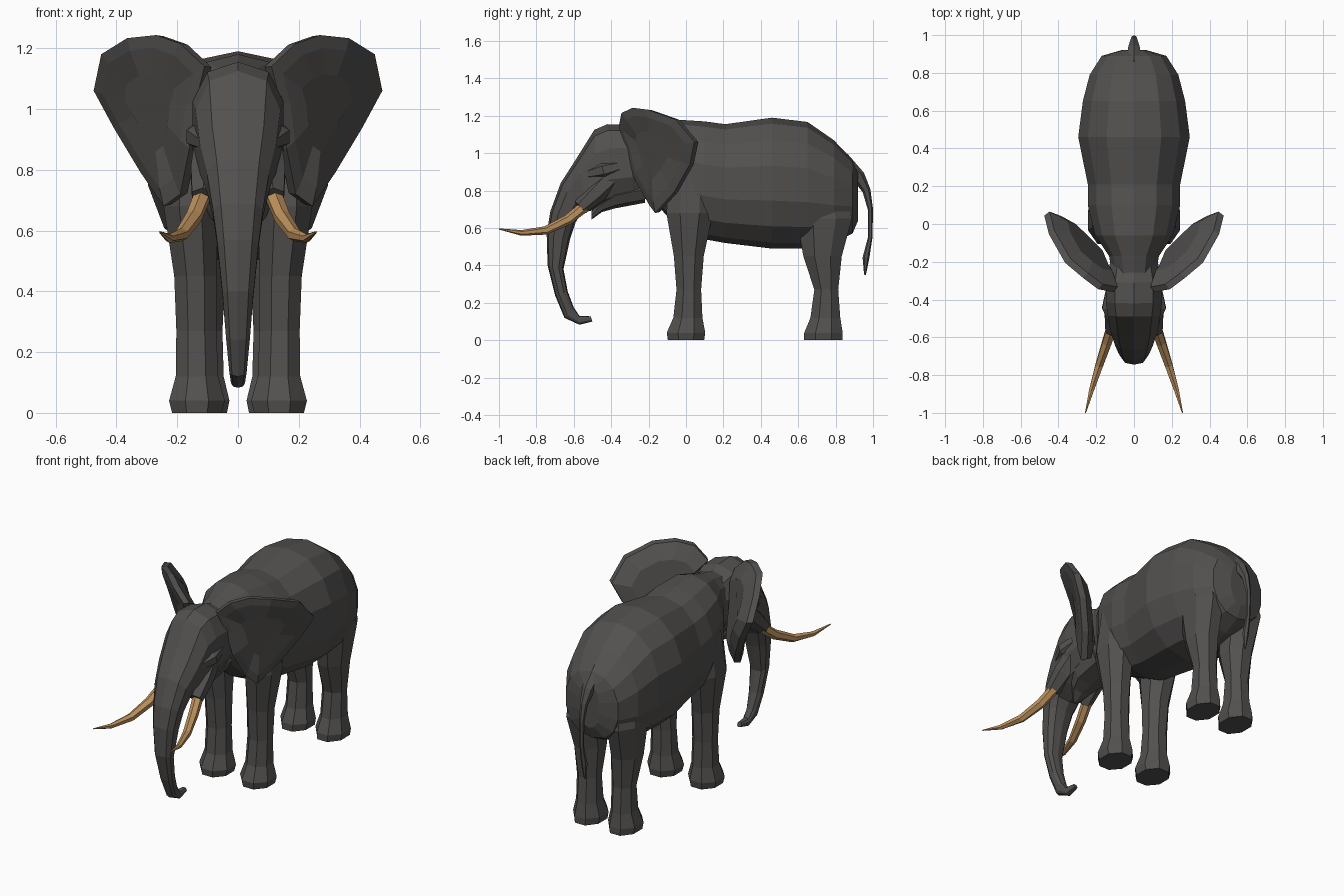
import bpy, bmesh, math
from mathutils import Vector


def material(name, rgb):
    m = bpy.data.materials.new(name)
    m.diffuse_color = (*rgb, 1)
    return m


HIDE = material("dark grey hide", (0.085, 0.081, 0.078))
IVORY = material("tan ivory", (0.50, 0.28, 0.11))


def finish(name, bm, mat):
    bmesh.ops.recalc_face_normals(bm, faces=bm.faces[:])
    me = bpy.data.meshes.new(name)
    bm.to_mesh(me)
    bm.free()
    me.materials.append(mat)
    ob = bpy.data.objects.new(name, me)
    bpy.context.collection.objects.link(ob)
    return ob


def skin(name, rings, mat=HIDE):
    """Bridge a list of equal point rings and cap both ends."""
    bm = bmesh.new()
    rows = [[bm.verts.new(p) for p in r] for r in rings]
    n = len(rows[0])
    for a, b in zip(rows, rows[1:]):
        for i in range(n):
            j = (i + 1) % n
            bm.faces.new((a[i], a[j], b[j], b[i]))
    bm.faces.new(rows[0])
    bm.faces.new(rows[-1])
    return finish(name, bm, mat)


def power(v, p):
    return math.copysign(abs(v) ** p, v)


def section(yt, zt, yb, zb, w, n=12, p=0.8):
    """Ring between a top point and a bottom point on the centre plane."""
    t, b = Vector((0, yt, zt)), Vector((0, yb, zb))
    c, h = (t + b) / 2, (t - b) / 2
    ang = [2 * math.pi * i / n for i in range(n)]
    return [c + h * power(math.cos(a), p) + Vector((w * power(math.sin(a), p), 0, 0)) for a in ang]


def tube(name, path, n, mat=HIDE, side=1):
    """Round tube along (x, y, z, radius) points."""
    pts = [Vector((side * q[0], q[1], q[2])) for q in path]
    rings = []
    for i, c in enumerate(pts):
        d = (pts[min(i + 1, len(pts) - 1)] - pts[max(i - 1, 0)]).normalized()
        u = d.cross(Vector((1, 0, 0))).normalized()
        v = d.cross(u)
        rings.append([c + path[i][3] * (u * math.cos(2 * math.pi * k / n) + v * math.sin(2 * math.pi * k / n))
                      for k in range(n)])
    return skin(name, rings, mat)


def fuse(base, parts):
    """Weld parts onto the base so no surfaces are left inside."""
    bpy.context.view_layer.objects.active = base
    for part in parts:
        mod = base.modifiers.new("weld", 'BOOLEAN')
        mod.operation, mod.solver, mod.object = 'UNION', 'EXACT', part
        bpy.ops.object.modifier_apply(modifier=mod.name)
        bpy.data.objects.remove(part)


# body: y, bottom z, top z, half width
rows = [(-0.30, 0.78, 1.12, 0.11), (-0.17, 0.74, 1.15, 0.135), (-0.06, 0.62, 1.18, 0.21),
        (0.10, 0.54, 1.17, 0.25), (0.21, 0.52, 1.155, 0.25), (0.46, 0.49, 1.19, 0.302),
        (0.65, 0.49, 1.167, 0.277), (0.79, 0.52, 1.07, 0.24), (0.89, 0.57, 0.965, 0.175),
        (0.92, 0.64, 0.90, 0.07)]
body = skin("body", [section(y, t, y, b, w, 14, 0.88) for y, b, t, w in rows])

# head and trunk: top y z, bottom y z, half width
rows = [(-0.20, 1.11, -0.20, 0.76, 0.13), (-0.31, 1.15, -0.28, 0.75, 0.155),
        (-0.42, 1.155, -0.40, 0.73, 0.155), (-0.49, 1.125, -0.47, 0.70, 0.145),
        (-0.59, 0.965, -0.52, 0.69, 0.13), (-0.67, 0.84, -0.56, 0.68, 0.107),
        (-0.725, 0.69, -0.59, 0.63, 0.086), (-0.745, 0.57, -0.62, 0.54, 0.071),
        (-0.74, 0.40, -0.655, 0.38, 0.053), (-0.70, 0.24, -0.632, 0.26, 0.041),
        (-0.65, 0.12, -0.60, 0.175, 0.03), (-0.57, 0.083, -0.57, 0.13, 0.024),
        (-0.50, 0.10, -0.51, 0.128, 0.014)]
head = skin("head_and_trunk", [section(*s, n=10) for s in rows])

# lower jaw
rows = [(-0.22, 0.88, -0.22, 0.735, 0.115), (-0.38, 0.84, -0.38, 0.705, 0.11),
        (-0.45, 0.77, -0.45, 0.685, 0.075), (-0.505, 0.69, -0.505, 0.645, 0.02)]
jaw = skin("jaw", [section(*s, n=8) for s in rows])

# tail
tail = tube("tail", [(0, 0.83, 0.96, 0.05), (0, 0.925, 0.872, 0.035), (0, 0.965, 0.80, 0.022),
                     (0, 0.986, 0.70, 0.014), (0, 0.985, 0.55, 0.012), (0, 0.962, 0.44, 0.018),
                     (0, 0.957, 0.35, 0.005)], 6)
parts = [head, jaw, tail]

# legs: z, centre x, centre y, half width, half depth
front_leg = [(0.00, 0.135, 0.00, 0.082, 0.097), (0.04, 0.135, 0.00, 0.092, 0.103),
             (0.12, 0.135, 0.01, 0.07, 0.078), (0.27, 0.137, 0.015, 0.066, 0.066),
             (0.45, 0.14, 0.015, 0.07, 0.08), (0.68, 0.157, 0.02, 0.088, 0.125),
             (0.92, 0.15, 0.03, 0.07, 0.115)]
back_leg = [(0.00, 0.116, 0.735, 0.08, 0.103), (0.04, 0.116, 0.735, 0.088, 0.103),
            (0.12, 0.115, 0.745, 0.068, 0.08), (0.27, 0.115, 0.75, 0.064, 0.064),
            (0.45, 0.122, 0.73, 0.08, 0.103), (0.65, 0.135, 0.74, 0.09, 0.148),
            (0.88, 0.12, 0.71, 0.07, 0.12)]


def leg(name, stations, side):
    ang = [math.pi / 8 + math.pi * k / 4 for k in range(8)]
    return skin(name, [[(side * (x + rx * 1.08 * math.cos(a)), y + ry * 1.08 * math.sin(a), z) for a in ang]
                       for z, x, y, rx, ry in stations])


# ear rim, going round from the top of the root
rim = [(0.11, -0.36, 1.14), (0.19, -0.345, 1.215), (0.27, -0.285, 1.243), (0.365, -0.205, 1.233),
       (0.45, -0.055, 1.18), (0.475, 0.045, 1.06), (0.41, 0.02, 0.94), (0.32, -0.065, 0.79),
       (0.245, -0.165, 0.68), (0.19, -0.195, 0.72), (0.16, -0.28, 0.87), (0.14, -0.315, 1.02)]


def ear(name, side):
    pts = [Vector(p) for p in rim]
    c = sum(pts, Vector()) / len(pts)
    out = Vector((0.72, -0.69, 0))  # towards the front of the ear

    def ring(scale, push):
        return [c + (p - c) * scale + out * push for p in pts]
    rings = [ring(0.45, 0.012), ring(0.82, 0.01), ring(1, 0), ring(0.985, -0.035), ring(0.65, -0.075)]
    skin(name, [[(side * p.x, p.y, p.z) for p in r] for r in rings])


for side, tag in ((1, "left"), (-1, "right")):
    parts.append(leg(f"front_leg_{tag}", front_leg, side))
    parts.append(leg(f"back_leg_{tag}", back_leg, side))
    ear(f"ear_{tag}", side)
    # tusk and its socket
    tube(f"tusk_{tag}", [(0.113, -0.53, 0.725, 0.03), (0.145, -0.63, 0.645, 0.028), (0.185, -0.75, 0.587, 0.023),
                         (0.225, -0.88, 0.574, 0.015), (0.257, -1.0, 0.595, 0.003)], 6, IVORY, side)
    parts.append(tube(f"tusk_socket_{tag}", [(0.09, -0.40, 0.87, 0.06), (0.105, -0.48, 0.79, 0.058),
                                             (0.115, -0.565, 0.71, 0.042)], 6, HIDE, side))
    # brow over the eye
    parts.append(tube(f"brow_{tag}", [(0.12, -0.36, 0.93, 0.035), (0.13, -0.44, 0.91, 0.045),
                                      (0.105, -0.52, 0.89, 0.03)], 6, HIDE, side))

fuse(body, parts)
